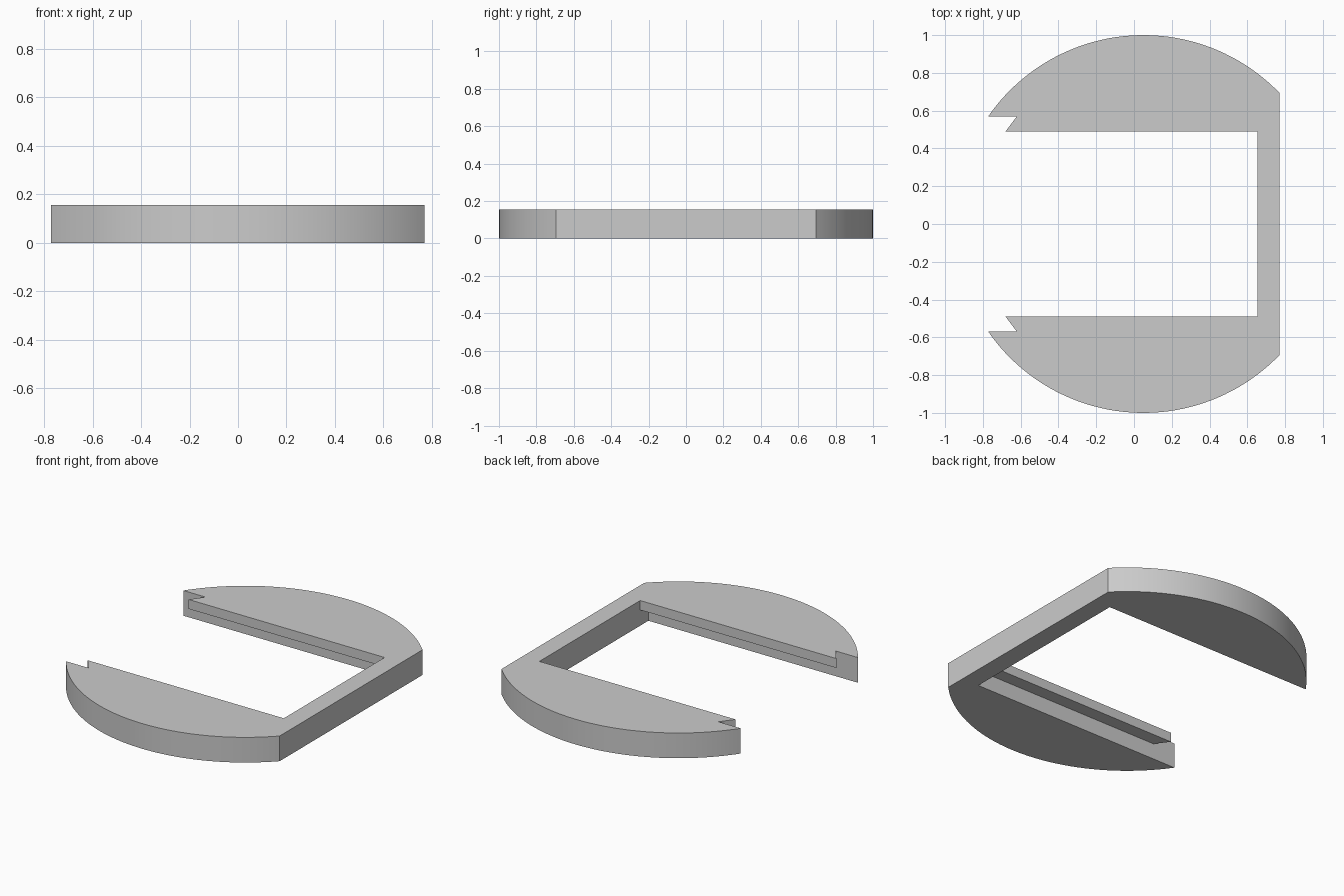
import bpy, bmesh, math

cube = bpy.data.objects.get("Cube")
if cube:
    bpy.data.objects.remove(cube, do_unlink=True)

HEIGHT, LIP_Z = 0.155, 0.097        # plate thickness, underside of the lips
CENTRE, RIGHT = 0.05, 0.77          # disc centre and flat side in x
WALL, LIP, BAR = 0.57, 0.49, 0.655  # recessed wall, lip edge, bar inner face

grey = bpy.data.materials.new("light_grey")
grey.use_nodes = True
colour = (0.6, 0.6, 0.6, 1)
grey.diffuse_color = colour
grey.node_tree.nodes["Principled BSDF"].inputs["Base Color"].default_value = colour


def prism(name, outline, low, high):
    """Extrude a counter-clockwise outline between two heights."""
    bm = bmesh.new()
    face = bm.faces.new([bm.verts.new((x, y, low)) for x, y in outline])
    top = bmesh.ops.extrude_face_region(bm, geom=[face])["geom"]
    verts = [v for v in top if isinstance(v, bmesh.types.BMVert)]
    bmesh.ops.translate(bm, verts=verts, vec=(0, 0, high - low))
    bmesh.ops.recalc_face_normals(bm, faces=bm.faces)
    mesh = bpy.data.meshes.new(name)
    bm.to_mesh(mesh)
    bm.free()
    mesh.materials.append(grey)
    obj = bpy.data.objects.new(name, mesh)
    bpy.context.collection.objects.link(obj)
    return obj


# Round plate with one flat side
start = math.acos(RIGHT - CENTRE)
steps = 120
angles = [start + (2 * math.pi - 2 * start) * i / steps for i in range(steps + 1)]
plate = prism("slotted_plate",
              [(CENTRE + math.cos(a), math.sin(a)) for a in angles], 0, HEIGHT)

# Slot through the plate, with slanted lip ends at the open side
side = [(-1.2, -WALL), (-0.62, -WALL), (-0.68, -LIP), (BAR, -LIP)]
slot = prism("slot_cutter", side + [(x, -y) for x, y in reversed(side)], -0.1, 0.3)

# Wider recess under the lips
side = [(-1.2, -WALL), (BAR, -WALL)]
recess = prism("recess_cutter", side + [(x, -y) for x, y in reversed(side)], -0.1, LIP_Z)

# Cut the plate, then discard the cutters
bpy.context.view_layer.objects.active = plate
for cutter in (slot, recess):
    mod = plate.modifiers.new("cut", "BOOLEAN")
    mod.operation = "DIFFERENCE"
    mod.solver = "EXACT"
    mod.object = cutter
    bpy.ops.object.modifier_apply(modifier=mod.name)
    bpy.data.objects.remove(cutter, do_unlink=True)

# Smooth rim, crisp edges
bpy.ops.object.select_all(action="DESELECT")
plate.select_set(True)
bpy.ops.object.shade_smooth_by_angle(angle=math.radians(30))
